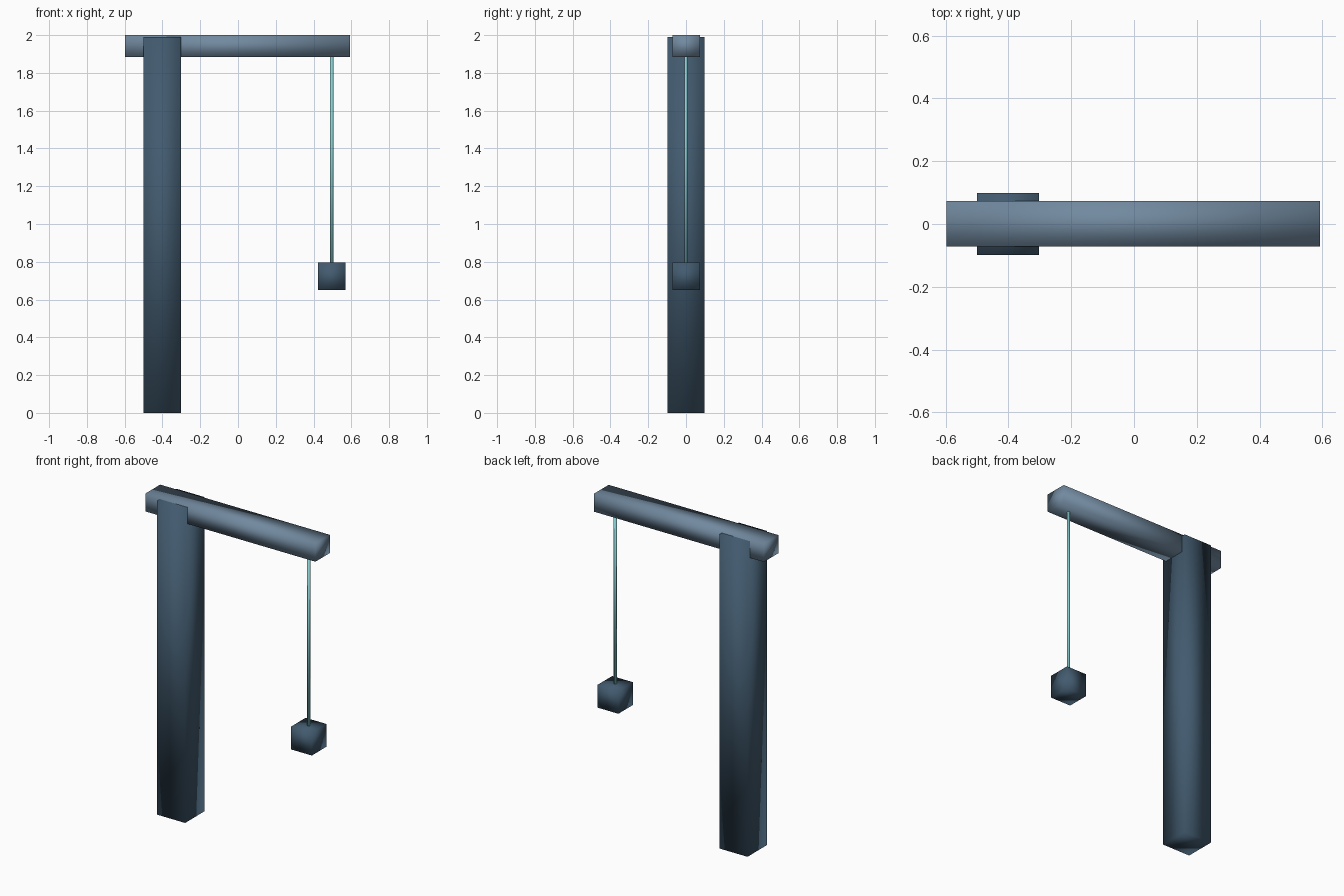
import bpy

cube = bpy.data.objects.get("Cube")
if cube:
    bpy.data.objects.remove(cube, do_unlink=True)


def make_material(name, color):
    mat = bpy.data.materials.new(name)
    mat.use_nodes = True
    rgba = (*color, 1.0)
    mat.diffuse_color = rgba
    mat.node_tree.nodes["Principled BSDF"].inputs["Base Color"].default_value = rgba
    return mat


def finish(name, mat):
    obj = bpy.context.object
    obj.name = name
    obj.data.name = name
    obj.data.materials.append(mat)
    # Soft normals run across the box corners
    for poly in obj.data.polygons:
        poly.use_smooth = True
    return obj


def box(name, low, high, mat):
    center = [(a + b) / 2 for a, b in zip(low, high)]
    bpy.ops.mesh.primitive_cube_add(size=1, location=center)
    bpy.context.object.scale = [b - a for a, b in zip(low, high)]
    bpy.ops.object.transform_apply(location=False, rotation=False, scale=True)
    return finish(name, mat)


dark_steel = make_material("dark blue steel", (0.055, 0.105, 0.16))
light_steel = make_material("light blue steel", (0.165, 0.25, 0.345))
teal = make_material("pale teal", (0.25, 0.61, 0.63))

# Upright post and the arm lying through its top
box("post", (-0.5, -0.098, 0), (-0.302, 0.098, 1.99), dark_steel)
box("arm", (-0.597, -0.072, 1.885), (0.593, 0.073, 2.0), light_steel)

# Hanging cable and its weight
bottom, top = 0.78, 1.9
bpy.ops.mesh.primitive_cylinder_add(vertices=12, radius=0.009, depth=top - bottom,
                                    location=(0.496, 0, (top + bottom) / 2))
finish("cable", teal)
box("weight", (0.423, -0.072, 0.65), (0.568, 0.073, 0.795), dark_steel)
